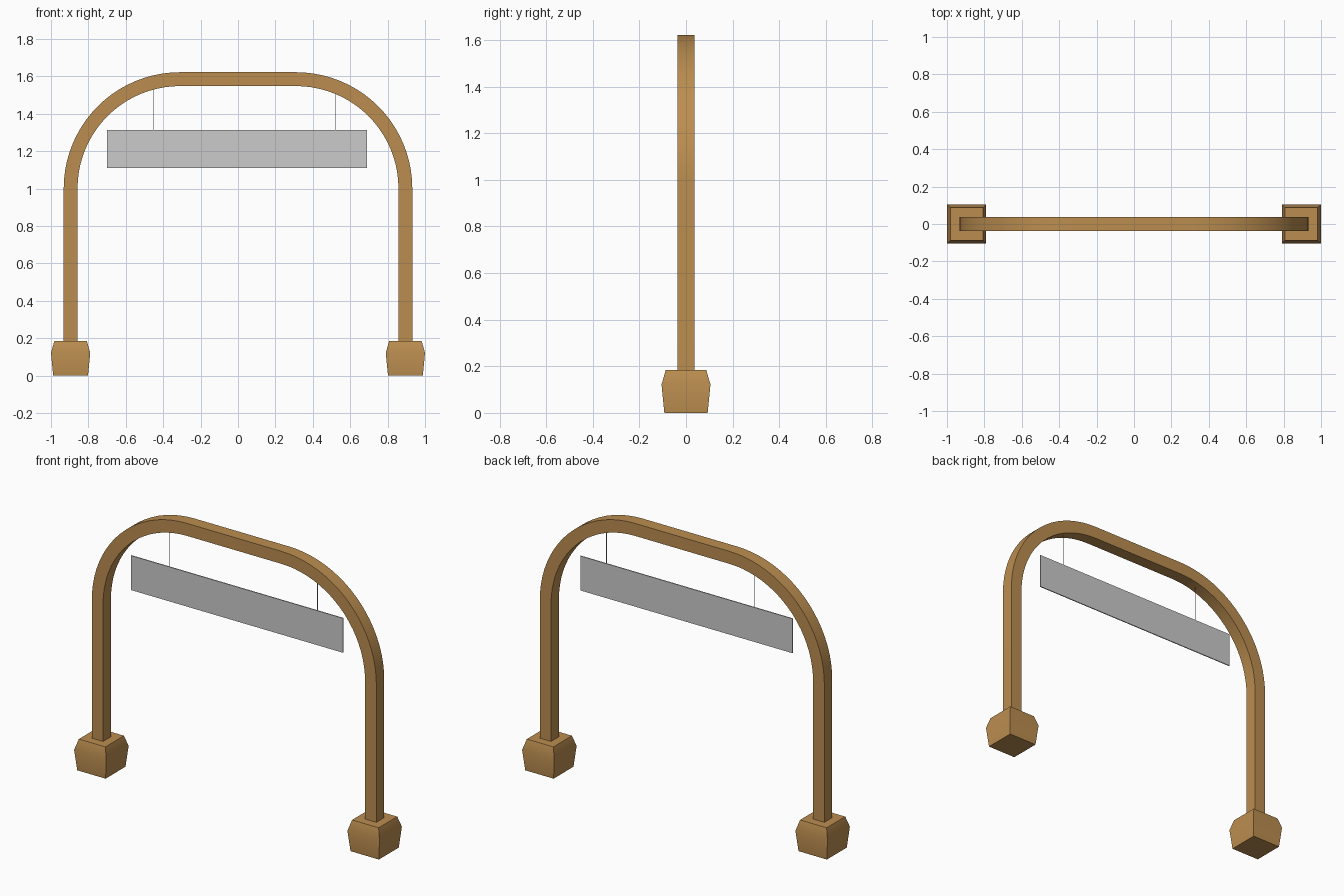
import bpy, bmesh, math

if "Cube" in bpy.data.objects:
    bpy.data.objects.remove(bpy.data.objects["Cube"])

wood = bpy.data.materials.new("wood")
wood.diffuse_color = (0.50, 0.27, 0.08, 1)
wood.use_nodes = True
wood.node_tree.nodes["Principled BSDF"].inputs["Base Color"].default_value = wood.diffuse_color


def loft(name, rings, material=None):
    """Skin a list of equal-length vertex rings and cap both ends."""
    bm = bmesh.new()
    loops = [[bm.verts.new(p) for p in ring] for ring in rings]
    for a, b in zip(loops, loops[1:]):
        n = len(a)
        for i in range(n):
            bm.faces.new((a[i], a[(i + 1) % n], b[(i + 1) % n], b[i]))
    bm.faces.new(loops[0])
    bm.faces.new(loops[-1])
    bmesh.ops.recalc_face_normals(bm, faces=bm.faces)
    mesh = bpy.data.meshes.new(name)
    bm.to_mesh(mesh)
    bm.free()
    obj = bpy.data.objects.new(name, mesh)
    bpy.context.collection.objects.link(obj)
    if material:
        mesh.materials.append(material)
    bpy.ops.object.select_all(action='DESELECT')
    obj.select_set(True)
    bpy.context.view_layer.objects.active = obj
    bpy.ops.object.shade_smooth_by_angle(angle=math.radians(30))
    return obj


# Arch: square section swept up, round both corners and down
LEG_X, HALF, BEND_X, BEND_Z = 0.895, 0.037, 0.31, 1.0
RADIUS, SEGMENTS = LEG_X - BEND_X, 20


def section(cx, cz, angle, r):
    c, s = math.cos(angle), math.sin(angle)
    return [(cx + (r + u * HALF) * c, v * HALF, cz + (r + u * HALF) * s)
            for u, v in ((-1, -1), (1, -1), (1, 1), (-1, 1))]


rings = [section(BEND_X, 0.15, 0, RADIUS)]
for side, start in ((1, 0), (-1, math.pi / 2)):
    for i in range(SEGMENTS + 1):
        angle = start + i / SEGMENTS * math.pi / 2
        rings.append(section(side * BEND_X, BEND_Z, angle, RADIUS))
rings.append(section(-BEND_X, 0.15, math.pi, RADIUS))
loft("arch_frame", rings, wood)

# Footings: flared blocks with a chamfered top
for side, label in ((-1, "left"), (1, "right")):
    levels = ((0.0, 0.093), (0.122, 0.105), (0.184, 0.087))
    loft(label + "_footing",
         [[(side * LEG_X + u * h, v * h, z)
           for u, v in ((-1, -1), (1, -1), (1, 1), (-1, 1))]
          for z, h in levels], wood)


# Hanging sign panel
def box(name, x0, x1, half_y, z0, z1):
    return loft(name, [[(x0, -half_y, z), (x1, -half_y, z),
                        (x1, half_y, z), (x0, half_y, z)] for z in (z0, z1)])


box("sign_panel", -0.70, 0.69, 0.003, 1.11, 1.314)

# Suspension wires, running up into the arch
for label, x in (("left", -0.45), ("right", 0.52)):
    top = BEND_Z + math.sqrt((RADIUS - HALF) ** 2 - (abs(x) - BEND_X) ** 2)
    box(label + "_wire", x - 0.0015, x + 0.0015, 0.0015, 1.312, top + 0.01)
